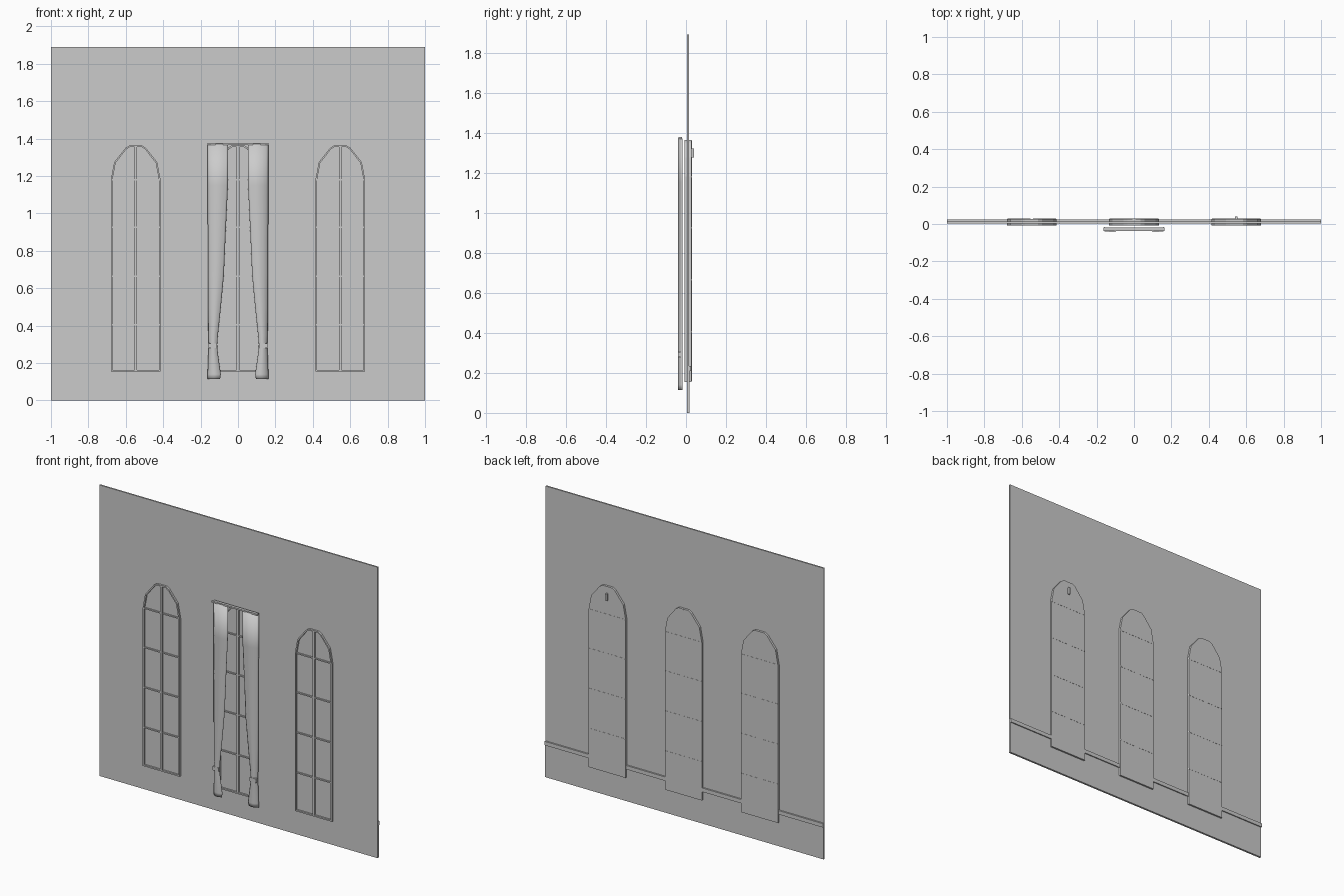
import bpy, bmesh, math

if "Cube" in bpy.data.objects:
    bpy.data.objects.remove(bpy.data.objects["Cube"])

grey = bpy.data.materials.new("plaster_grey")
grey.diffuse_color = (0.6, 0.6, 0.6, 1)
grey.use_nodes = True
grey.node_tree.nodes["Principled BSDF"].inputs["Base Color"].default_value = grey.diffuse_color


def add_object(name, bm):
    bmesh.ops.recalc_face_normals(bm, faces=bm.faces)
    me = bpy.data.meshes.new(name)
    bm.to_mesh(me)
    bm.free()
    me.materials.append(grey)
    ob = bpy.data.objects.new(name, me)
    bpy.context.collection.objects.link(ob)
    return ob


def add_box(bm, x0, x1, y0, y1, z0, z1):
    vs = bmesh.ops.create_cube(bm, size=1)["verts"]
    for v in vs:
        v.co = (x0 + (v.co.x + .5) * (x1 - x0),
                y0 + (v.co.y + .5) * (y1 - y0),
                z0 + (v.co.z + .5) * (z1 - z0))


def box(name, *dims):
    bm = bmesh.new()
    add_box(bm, *dims)
    return add_object(name, bm)


# Right half of the low-poly arch outline
HALF = [(0.133, 0.155), (0.133, 1.18), (0.115, 1.275), (0.055, 1.35), (0.035, 1.363)]


def outline(border, cx):
    pts = []
    for x, z in HALF:
        s = 1 - border / 0.133
        pts.append((x * s, z + border if z < 0.5 else z - border * max(0, (z - 1.18) / 0.18)))
    pts += [(-x, z) for x, z in reversed(pts)]
    return [(cx + x, z) for x, z in pts]


def window(name, cx, back_post):
    # Solid pane passing through the wall
    bm = bmesh.new()
    f = bm.faces.new([bm.verts.new((x, 0.003, z)) for x, z in outline(0, cx)])
    r = bmesh.ops.extrude_face_region(bm, geom=[f], use_keep_orig=True)
    for v in r["geom"]:
        if isinstance(v, bmesh.types.BMVert):
            v.co.y = 0.028
    add_object(name + "_pane", bm)

    # Raised border in front
    bm = bmesh.new()
    loops = [[bm.verts.new((x, y, z)) for x, z in outline(b, cx)]
             for b, y in ((0, 0.006), (0, -0.008), (0.009, -0.008), (0.009, 0.006))]
    n = len(loops[0])
    for k in range(4):
        a, b = loops[k], loops[(k + 1) % 4]
        for i in range(n):
            j = (i + 1) % n
            bm.faces.new((a[i], a[j], b[j], b[i]))
    add_object(name + "_frame", bm)

    # Upright bar and cross bars
    bm = bmesh.new()
    add_box(bm, cx - .007, cx + .007, -.007, .029 if back_post else .005, .16, 1.36)
    for z in (0.405, 0.665, 0.925, 1.18):
        for s in (-1, 1):
            xs = sorted((cx + s * .007, cx + s * .13))
            add_box(bm, xs[0], xs[1], -.005, .029, z - .004, z + .004)
    add_object(name + "_bars", bm)


# Wall, skirting and rail on the back
box("wall", -1, 1, 0.004, 0.014, 0, 1.89)
box("skirting", -1, 1, 0.012, 0.017, 0, 0.21)
box("back_rail", -1, 1, 0.012, 0.024, 0.21, 0.235)

# Three arched windows
window("left_window", -0.547, False)
window("middle_window", 0, True)
window("right_window", 0.547, False)
box("window_latch", 0.541, 0.553, 0.027, 0.04, 1.275, 1.32)

# Curtain: one gathered panel, mirrored. Rows are (height, inner edge, outer edge)
ROWS = [(1.37, .053, .162), (1.15, .054, .162), (.9, .066, .161), (.67, .076, .161),
        (.5, .092, .16), (.35, .108, .158), (.3, .112, .156), (.25, .108, .158),
        (.14, .092, .162), (.115, .096, .162)]
bm = bmesh.new()
COLS = 10
grid = []
for z, xi, xo in ROWS:
    row = []
    for c in range(COLS + 1):
        t = c / COLS
        y = -0.028 - 0.01 * math.sin(math.pi * min(1, t * 1.15)) + 0.01 * max(0, t - .85) / .15
        row.append(bm.verts.new((xi + (xo - xi) * t, y, z)))
    grid.append(row)
for a, b in zip(grid, grid[1:]):
    for c in range(COLS):
        bm.faces.new((a[c], a[c + 1], b[c + 1], b[c]))
curtain = add_object("curtain", bm)
curtain.data.shade_smooth()
thick = curtain.modifiers.new("thickness", "SOLIDIFY")
thick.thickness = 0.002
thick.offset = 0
curtain.modifiers.new("mirror", "MIRROR")

# Tie bands and rod
tie = box("curtain_tie", .112, .157, -.04, -.026, .28, .305)
tie.modifiers.new("mirror", "MIRROR")
box("curtain_rod", -.163, .163, -.037, -.019, 1.367, 1.377)
